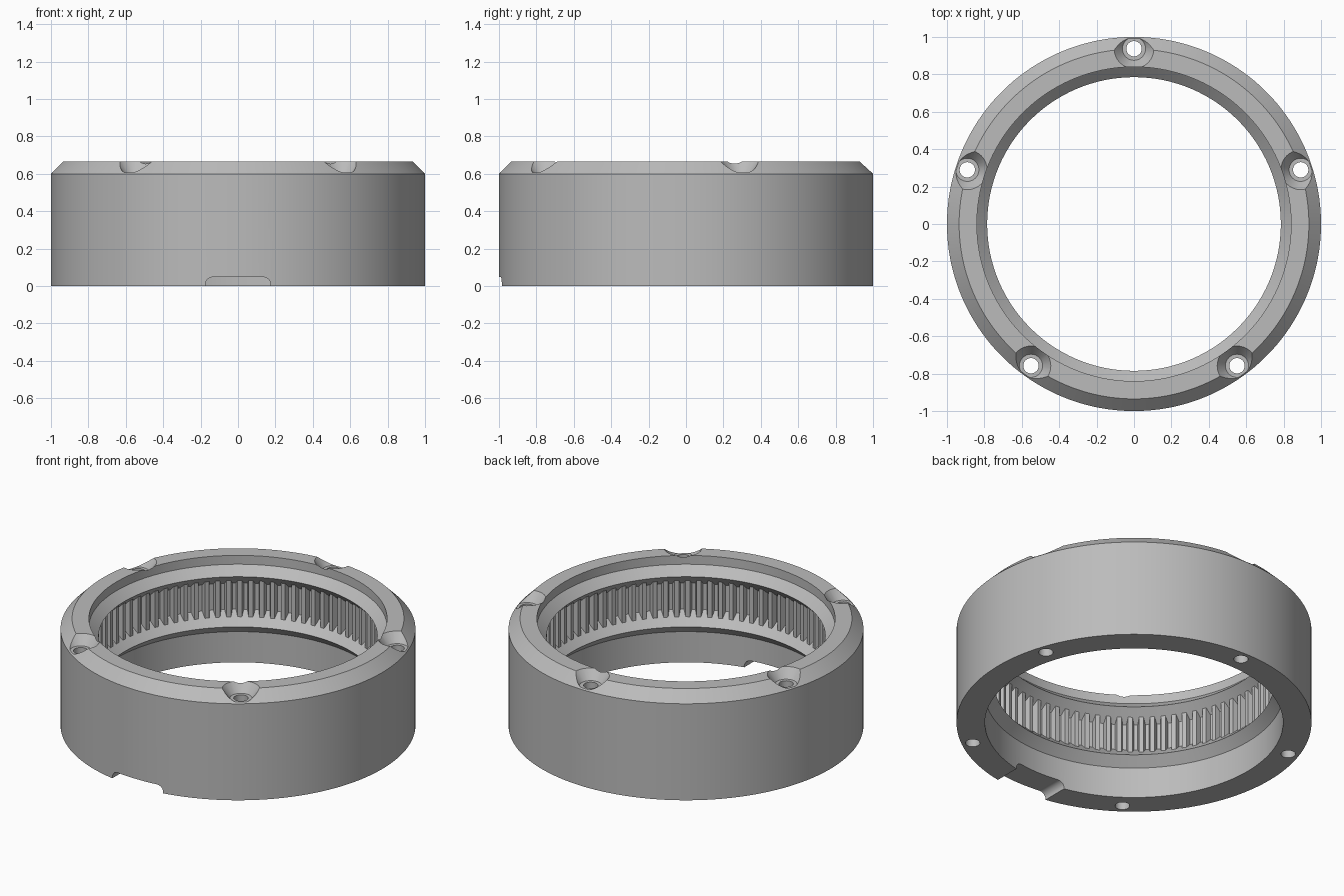
import bpy, bmesh
from math import sin, cos, pi, radians
from mathutils import Matrix, Vector

cube = bpy.data.objects.get("Cube")
if cube:
    bpy.data.objects.remove(cube)

SEGMENTS = 180
TEETH = 84
TIP, ROOT = 0.828, 0.86

# Single grey metal
metal = bpy.data.materials.new("grey_metal")
metal.use_nodes = True
GREY = (0.5, 0.5, 0.5, 1)
metal.diffuse_color = GREY
metal.node_tree.nodes["Principled BSDF"].inputs["Base Color"].default_value = GREY


def make_object(name, bm):
    bmesh.ops.recalc_face_normals(bm, faces=bm.faces)
    mesh = bpy.data.meshes.new(name)
    bm.to_mesh(mesh)
    bm.free()
    mesh.materials.append(metal)
    obj = bpy.data.objects.new(name, mesh)
    bpy.context.collection.objects.link(obj)
    return obj


def revolve(bm, profile, steps, offset=(0, 0, 0)):
    """Spin a closed (radius, height) outline around the vertical axis."""
    verts = [bm.verts.new((r, 0, z)) for r, z in profile]
    edges = [bm.edges.new((a, b)) for a, b in zip(verts, verts[1:] + verts[:1])]
    start = set(bm.verts) - set(verts)
    bmesh.ops.spin(bm, geom=verts + edges, cent=(0, 0, 0), axis=(0, 0, 1),
                   angle=2 * pi, steps=steps, use_merge=True)
    new = [v for v in bm.verts if v not in start]
    bmesh.ops.remove_doubles(bm, verts=new, dist=1e-5)
    new = [v for v in bm.verts if v not in start]
    bmesh.ops.translate(bm, verts=new, vec=offset)


# Ring body: chamfered rim, two inner lips and the tooth groove between them
bm = bmesh.new()
LIP = 0.785
LOW, HIGH = 0.246, 0.558
groove = ROOT - LIP
revolve(bm, [
    (1, 0), (1, 0.6), (0.935, 0.665), (0.84, 0.665), (0.84, HIGH + 0.052),
    (LIP, HIGH), (ROOT, HIGH - groove), (ROOT, LOW + groove),
    (LIP, LOW), (0.84, LOW - 0.055), (0.84, 0)], SEGMENTS)
ring_body = make_object("ring_body", bm)

# Cutter for the five countersunk screw holes
bm = bmesh.new()
for i in range(5):
    a = radians(90 + 72 * i)
    revolve(bm, [(0, -0.1), (0.041, -0.1), (0.041, 0.607), (0.062, 0.607),
                 (0.106, 0.665), (0.144, 0.717), (0, 0.717)], 32,
            (0.937 * cos(a), 0.937 * sin(a), 0))
hole_cutter = make_object("hole_cutter", bm)

# Cutter for the round-cornered slot under the front
bm = bmesh.new()
half, top, radius = 0.175, 0.048, 0.042
arc = [radians(90 * i / 8) for i in range(9)]
right = [(half - radius + radius * cos(a), top - radius + radius * sin(a)) for a in arc]
outline = [(half, -0.1)] + right + [(-x, z) for x, z in reversed(right)] + [(-half, -0.1)]
face = bm.faces.new([bm.verts.new((x, -1.2, z)) for x, z in outline])
back = bmesh.ops.extrude_face_region(bm, geom=[face])["geom"]
bmesh.ops.translate(bm, vec=(0, 0.6, 0),
                    verts=[g for g in back if isinstance(g, bmesh.types.BMVert)])
slot_cutter = make_object("slot_cutter", bm)

# Apply the cuts
for cutter in (hole_cutter, slot_cutter):
    cutter.hide_render = True
    mod = ring_body.modifiers.new(cutter.name, "BOOLEAN")
    mod.operation = "DIFFERENCE"
    mod.solver = "EXACT"
    mod.object = cutter
bpy.context.view_layer.update()
graph = bpy.context.evaluated_depsgraph_get()
cut_mesh = bpy.data.meshes.new_from_object(ring_body.evaluated_get(graph))
ring_body.modifiers.clear()
ring_body.data = cut_mesh
for cutter in (hole_cutter, slot_cutter):
    bpy.data.objects.remove(cutter)
cut_mesh.materials.clear()
cut_mesh.materials.append(metal)
for poly in cut_mesh.polygons:
    poly.material_index = 0

# Internal gear teeth, tapered towards the tip and sunk slightly into the body
bm = bmesh.new()
pitch = 2 * pi / TEETH
sections = [(ROOT + 0.004, 0.36), (TIP, 0.2)]
for i in range(TEETH):
    rings = []
    for end in (0, 1):
        for r, width in sections:
            inset = r - LIP - 0.003
            z = HIGH - inset if end else LOW + inset
            rings.append([bm.verts.new((r * cos(a), r * sin(a), z))
                          for a in (pitch * (i - width), pitch * (i + width))])
    (a, b), (c, d), (e, f), (g, h) = rings
    for quad in ((a, b, d, c), (e, f, h, g), (a, b, f, e),
                 (c, d, h, g), (a, c, g, e), (b, d, h, f)):
        bm.faces.new(quad)
gear_teeth = make_object("gear_teeth", bm)

# Smooth the round body while keeping its edges crisp
bpy.ops.object.select_all(action="DESELECT")
ring_body.select_set(True)
bpy.context.view_layer.objects.active = ring_body
bpy.ops.object.shade_smooth_by_angle(angle=radians(25))
